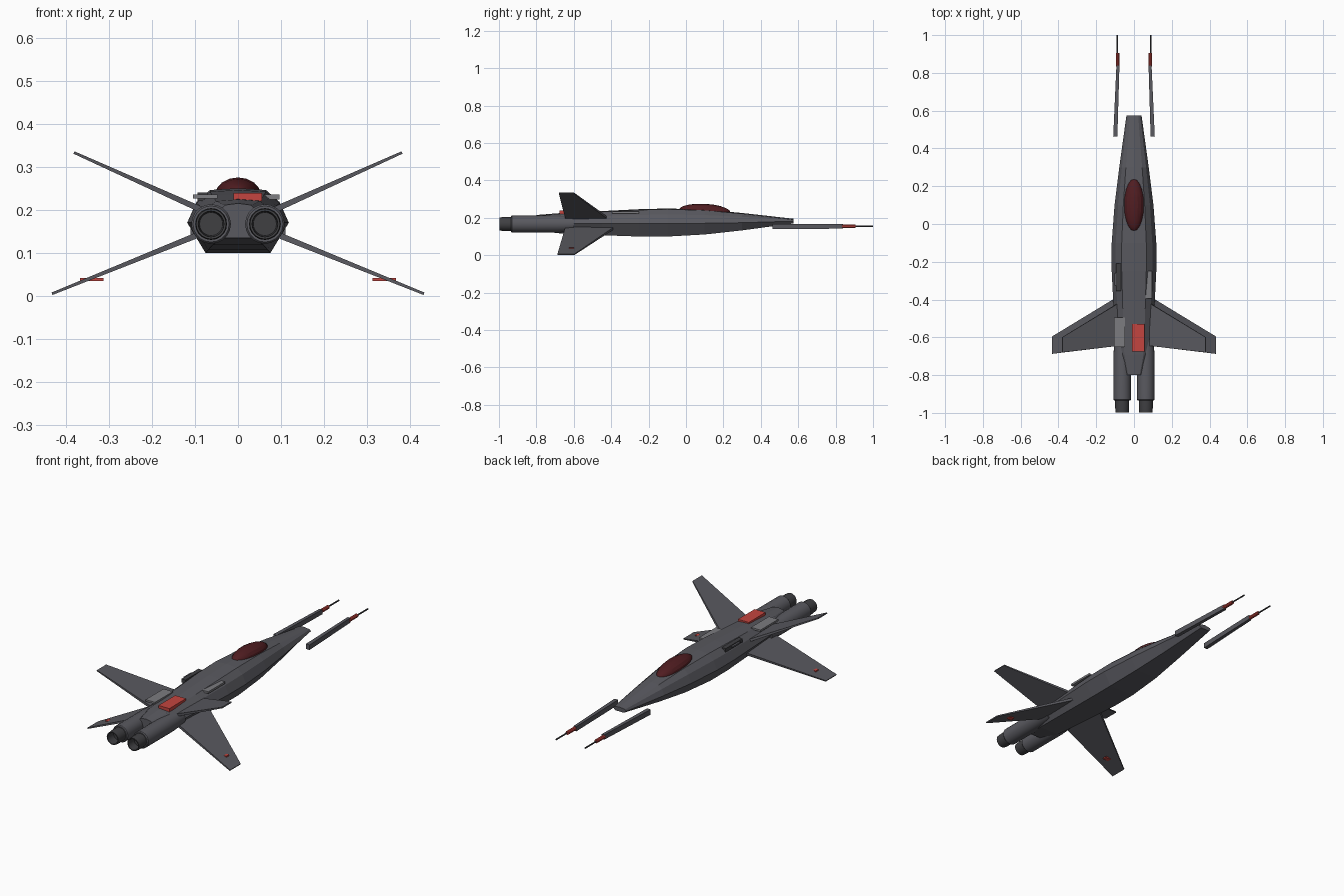
import bpy, math
from mathutils import Vector

if "Cube" in bpy.data.objects:
    bpy.data.objects.remove(bpy.data.objects["Cube"])


def mat(name, c):
    m = bpy.data.materials.new(name)
    m.diffuse_color = (*c, 1)
    m.use_nodes = True
    m.node_tree.nodes["Principled BSDF"].inputs["Base Color"].default_value = m.diffuse_color
    return m


HULL = mat("hull_grey", (0.10, 0.10, 0.115))
DARK = mat("dark_grey", (0.05, 0.05, 0.055))
PALE = mat("panel_grey", (0.2, 0.2, 0.215))
RED = mat("red", (0.55, 0.06, 0.05))
GLASS = mat("canopy_glass", (0.08, 0.012, 0.015))


def mesh(name, verts, faces, m):
    me = bpy.data.meshes.new(name)
    me.from_pydata(verts, [], faces)
    me.materials.append(m)
    ob = bpy.data.objects.new(name, me)
    bpy.context.collection.objects.link(ob)
    return ob


def loft(name, rings, m, caps=True):
    """Skin a list of equal-length closed rings."""
    n = len(rings[0])
    verts = [v for r in rings for v in r]
    faces = [(a * n + i, a * n + (i + 1) % n, (a + 1) * n + (i + 1) % n, (a + 1) * n + i)
             for a in range(len(rings) - 1) for i in range(n)]
    if caps:
        faces += [tuple(reversed(range(n))), tuple(range(len(verts) - n, len(verts)))]
    return mesh(name, verts, faces, m)


def rect(x0, x1, y, z0, z1):
    return [(x0, y, z0), (x0, y, z1), (x1, y, z1), (x1, y, z0)]


def box(name, x0, x1, y0, y1, z0, z1, m, tilt=0):
    c = Vector(((x0 + x1) / 2, (y0 + y1) / 2, (z0 + z1) / 2))
    a, b, d = (x1 - x0) / 2, (y1 - y0) / 2, (z1 - z0) / 2
    ob = loft(name, [rect(-a, a, -b, -d, d), rect(-a, a, b, -d, d)], m)
    ob.location = c
    ob.rotation_euler.y = tilt
    return ob


def turned(name, x, z, profile, m, n=20):
    """Body of revolution along y from (y, radius) pairs."""
    rings = [[(x + r * math.sin(2 * math.pi * i / n), y, z + r * math.cos(2 * math.pi * i / n))
              for i in range(n)] for y, r in profile]
    ob = loft(name, rings, m)
    bpy.context.view_layer.objects.active = ob
    bpy.ops.object.select_all(action='DESELECT')
    ob.select_set(True)
    bpy.ops.object.shade_smooth_by_angle(angle=math.radians(30))
    return ob


# Fuselage: faceted sections (y, half width, bottom, middle, top)
sections = [(-0.80, .055, .135, .168, .215), (-0.69, .093, .118, .168, .224),
            (-0.45, .108, .107, .170, .236), (-0.25, .118, .100, .170, .246),
            (-0.10, .118, .100, .170, .250), (0.10, .103, .111, .171, .244),
            (0.30, .078, .133, .174, .226), (0.575, .040, .170, .182, .195)]
rings = []
for y, w, b, m, t in sections:
    half = [(.64 * w, b), (w, m), (.82 * w, m + .6 * (t - m)), (.55 * w, t - .004)]
    rings.append([(x, y, z) for x, z in half] + [(0, y, t)] + [(-x, y, z) for x, z in reversed(half)])
loft("fuselage", [r[::-1] for r in rings], HULL)

# Canopy
bpy.ops.mesh.primitive_uv_sphere_add(segments=16, ring_count=10, radius=1, location=(0, 0.1, 0.235),
                                     rotation=(math.radians(-90), 0, 0))
canopy = bpy.context.object
canopy.name = "canopy"
canopy.scale = (0.053, 0.040, 0.138)
canopy.rotation_euler.x = math.radians(-93)
canopy.data.materials.append(GLASS)
bpy.ops.object.shade_smooth_by_angle(angle=math.radians(20))


def wing(name, s, root, tip, yr, yt):
    """Tapered swept panel from root (x, z) to tip (x, z)."""
    d = Vector((tip[0] - root[0], tip[1] - root[1])).normalized()
    out = []
    for (x, z), (y0, y1), h in ((root, yr, .007), (tip, yt, .003)):
        nx, nz = -d.y * h, d.x * h
        out.append([(s * (x + nx), y0, z + nz), (s * (x + nx), y1, z + nz),
                    (s * (x - nx), y1, z - nz), (s * (x - nx), y0, z - nz)][::int(s)])
    return loft(name, out, HULL)


for s, side in ((1, "right"), (-1, "left")):
    # Wings, roots sunk into the hull
    wing(side + "_upper_wing", s, (.085, .200), (.381, .333), (-.645, -.42), (-.68, -.60))
    wing(side + "_lower_wing", s, (.085, .145), (.432, .005), (-.645, -.385), (-.687, -.595))
    box(side + "_wing_marker", *sorted((s * .313, s * .367)), -.625, -.60, .035, .042, RED)
    # Engine with hollow nozzle
    turned(side + "_engine", s * .0625, .167, [(-.60, .04), (-.69, .046), (-.93, .046), (-.935, .042)], HULL)
    turned(side + "_nozzle", s * .0625, .167,
           [(-.925, .037), (-.975, .037), (-.998, .035), (-.998, .030), (-.95, .027)], DARK)
    # Floating cannon: tapered housing, red collar, barrel
    housing = [rect(s * .088, s * .110, .463, .140, .168), rect(s * .077, s * .093, .84, .142, .168)]
    loft(side + "_cannon_housing", [r[::s] for r in housing], HULL)
    turned(side + "_cannon_collar", s * .087, .155, [(.835, .010), (.905, .010)], RED, 10)
    turned(side + "_cannon_barrel", s * .088, .155, [(.90, .004), (1.0, .004)], DARK, 8)

# Spine panels
box("red_hatch", -.010, .056, -.675, -.53, .220, .239, RED)
box("pale_panel", -.105, -.048, -.65, -.495, .226, .236, PALE)
box("shoulder_panel", .045, .096, -.395, -.25, .224, .235, PALE)
box("sensor_box", -.094, -.070, -.355, -.21, .220, .240, DARK)
box("sensor_tab", -.104, -.085, -.325, -.26, .228, .236, HULL)

# Consistent outward normals
import bmesh
for ob in bpy.data.objects:
    bm = bmesh.new()
    bm.from_mesh(ob.data)
    bmesh.ops.recalc_face_normals(bm, faces=bm.faces)
    bm.to_mesh(ob.data)
    bm.free()
